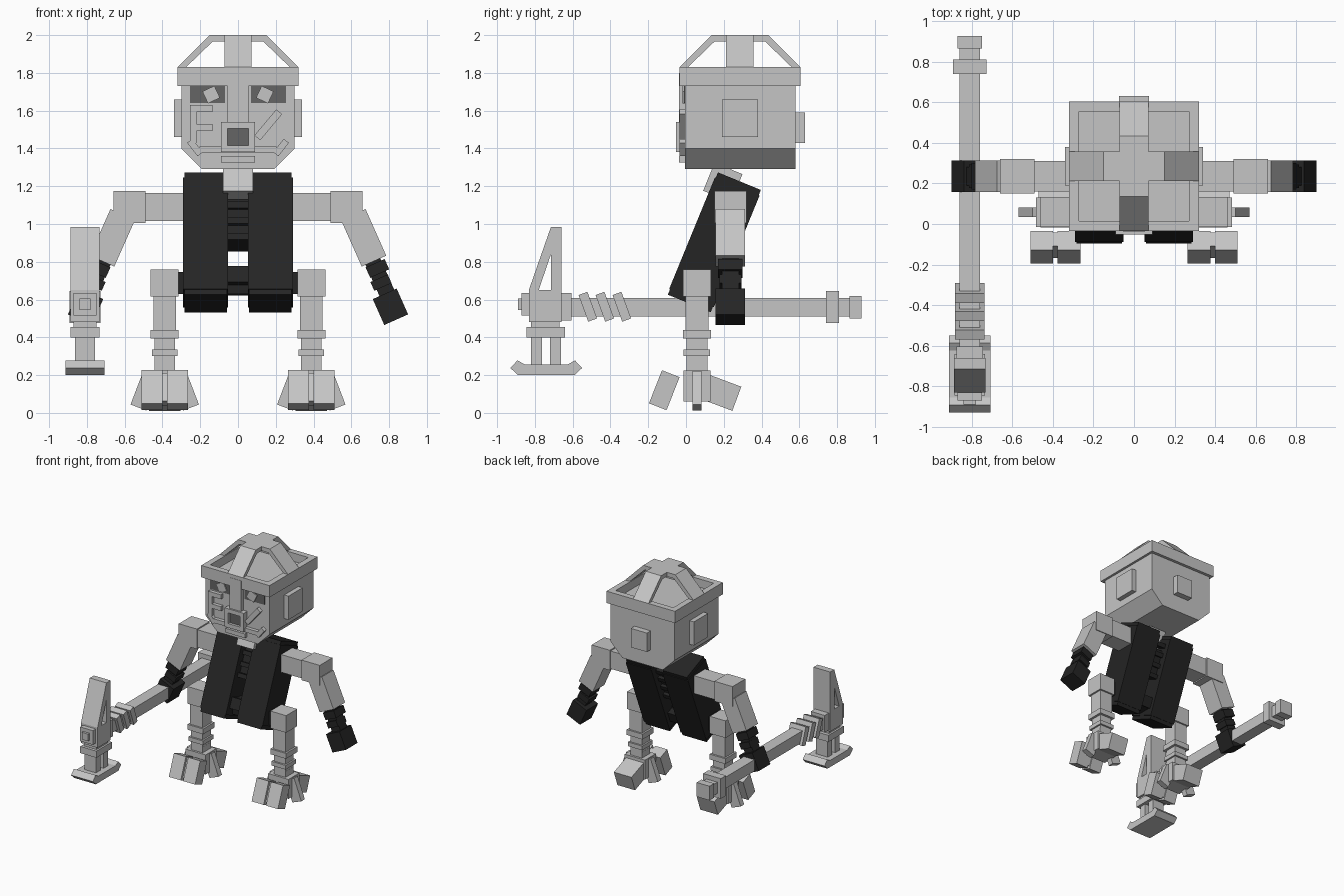
import bpy, bmesh, math
from mathutils import Matrix, Vector

if "Cube" in bpy.data.objects:
    bpy.data.objects.remove(bpy.data.objects["Cube"])


def material(name, v):
    m = bpy.data.materials.new(name)
    m.use_nodes = True
    m.diffuse_color = (v, v, v, 1)
    m.node_tree.nodes["Principled BSDF"].inputs["Base Color"].default_value = (v, v, v, 1)
    return m


GREY = material("light_grey", 0.56)
DARK = material("dark_grey", 0.13)
BLACK = material("black", 0.018)


def finish(name, bm, mat):
    bmesh.ops.recalc_face_normals(bm, faces=bm.faces)
    me = bpy.data.meshes.new(name)
    bm.to_mesh(me)
    bm.free()
    me.materials.append(mat)
    ob = bpy.data.objects.new(name, me)
    bpy.context.collection.objects.link(ob)
    return ob


def block(name, c, size, mat=GREY, axis="X", deg=0):
    """Box by centre and size, turned about one axis."""
    bm = bmesh.new()
    m = (Matrix.Translation(c) @ Matrix.Rotation(math.radians(deg), 4, axis)
         @ Matrix.Diagonal((*size, 1)))
    bmesh.ops.create_cube(bm, size=1, matrix=m)
    return finish(name, bm, mat)


def span(name, x, y, z, mat=GREY):
    """Box by its extents on each axis."""
    r = (x, y, z)
    return block(name, [(a + b) / 2 for a, b in r], [abs(b - a) for a, b in r], mat)


def prism(name, pts, along, lo, hi, mat=GREY):
    """Profile (u, z) extruded along x or y."""
    bm = bmesh.new()
    put = (lambda u, z, t: (t, u, z)) if along == "x" else (lambda u, z, t: (u, t, z))
    f = bm.faces.new([bm.verts.new(put(u, z, lo)) for u, z in pts])
    ext = bmesh.ops.extrude_face_region(bm, geom=[f])
    d = Vector(put(0, 0, hi - lo))
    bmesh.ops.translate(bm, vec=d, verts=[v for v in ext["geom"] if isinstance(v, bmesh.types.BMVert)])
    return finish(name, bm, mat)


# Head with a chamfered jaw
HY = 0.285
prism("head", [(-0.30, 1.40), (-0.19, 1.29), (0.19, 1.29), (0.30, 1.40), (0.30, 1.76), (-0.30, 1.76)],
      "y", -0.005, 0.58)
span("back_panel", (-0.075, 0.075), (0.57, 0.63), (1.43, 1.59))

# Helmet rim and open crossing ribs
for s in (-1, 1):
    span("helmet_rim_side", (s * 0.27, s * 0.32), (HY - 0.32, HY + 0.32), (1.73, 1.83))
    span("helmet_rim_end", (-0.27, 0.27), (HY + s * 0.27, HY + s * 0.32), (1.73, 1.83))
    span("ear", (s * 0.29, s * 0.34), (0.19, 0.38), (1.46, 1.66))
rib = [(-0.32, 1.83), (-0.15, 2.0), (0.15, 2.0), (0.32, 1.83), (0.275, 1.83), (0.135, 1.965),
       (-0.135, 1.965), (-0.275, 1.83)]
prism("helmet_rib_across", rib, "y", HY - 0.073, HY + 0.073)
prism("helmet_rib_lengthwise", [(u + HY, z) for u, z in rib], "x", -0.072, 0.072)

# Face relief
F = (-0.035, 0.0)
span("nose_bridge", (-0.055, 0.055), (-0.037, 0), (1.53, 1.80))
for s in (-1, 1):
    span("eye_socket", (s * 0.07, s * 0.255), (-0.010, 0), (1.64, 1.73), DARK)
    block("eye", (s * 0.142, -0.012, 1.685), (0.07, 0.012, 0.07), GREY, "Y", s * 25)
    span("nose_frame_side", (s * 0.055, s * 0.09), (-0.052, 0), (1.38, 1.54))
    block("jaw_ridge", (s * 0.228, -0.018, 1.405), (0.035, 0.034, 0.09), GREY, "Y", s * 38)
for z in ((1.38, 1.415), (1.505, 1.54)):
    span("nose_frame_bar", (-0.055, 0.055), (-0.052, 0), z)
span("nose", (-0.055, 0.055), (-0.03, 0), (1.415, 1.505), DARK)
span("jaw_bar", (-0.205, 0.205), F, (1.375, 1.41))
span("chin_bar", (-0.09, 0.09), (-0.037, 0), (1.325, 1.36))
span("cheek_post", (-0.255, -0.22), F, (1.43, 1.63))
for z in (1.61, 1.51):
    span("cheek_bar", (-0.22, -0.135), F, (z - 0.017, z + 0.02))
block("cheek_scar", (0.16, -0.018, 1.525), (0.04, 0.034, 0.18), GREY, "Y", 40)

# Neck
block("neck", (0, 0.195, 1.22), (0.16, 0.16, 0.16), GREY, "X", -22)

# Leaning torso slabs, joined by rungs
TILT = -22.3
T = Matrix.Translation((0, 0.15, 0.903)) @ Matrix.Rotation(math.radians(TILT), 4, "X")


def torso(name, c, size):
    block(name, T @ Vector(c), size, BLACK, "X", TILT)


for s in (-1, 1):
    torso("torso_slab", (s * 0.172, 0, 0), (0.225, 0.245, 0.70))
    torso("torso_slab_band", (s * 0.172, 0, 0), (0.24, 0.255, 0.64))
torso("spine_block", (0, 0.0, 0.12), (0.11, 0.12, 0.20))
for z in (0.0, 0.09, 0.18, 0.26):
    torso("spine_rung", (0, 0.0, z), (0.12, 0.17, 0.035))
torso("lower_rung", (0, 0.0, -0.22), (0.12, 0.19, 0.09))
span("pelvis_bar", (-0.32, 0.32), (0.0, 0.115), (0.63, 0.745), BLACK)

# Arms and legs, mirrored
AY = 0.235
LX = 0.388
for s in (-1, 1):
    side = "left_" if s > 0 else "right_"
    span(side + "shoulder", (s * 0.28, s * 0.50), (AY - 0.075, AY + 0.075), (1.015, 1.165))
    span(side + "elbow", (s * 0.49, s * 0.66), (AY - 0.085, AY + 0.085), (1.005, 1.175))

    def arm(name, x, z, size, mat=BLACK):
        block(side + name, (s * x, AY, z), size, mat, "Y", -24 * s)

    arm("forearm", 0.665, 0.927, (0.142, 0.155, 0.27), GREY)
    arm("wrist", 0.748, 0.725, (0.085, 0.09, 0.24))
    arm("cuff", 0.738, 0.765, (0.11, 0.13, 0.06))
    arm("wrist_band", 0.757, 0.690, (0.10, 0.115, 0.05))
    arm("hand", 0.807, 0.562, (0.138, 0.155, 0.15))

    # Leg stack: width, depth, bottom, top
    x = s * LX
    for name, w, d, z0, z1 in (("hip", 0.148, 0.148, 0.615, 0.76), ("thigh", 0.118, 0.12, 0.42, 0.62),
                               ("knee_ring", 0.148, 0.15, 0.395, 0.44), ("shin", 0.108, 0.11, 0.21, 0.40),
                               ("ankle_ring", 0.135, 0.14, 0.30, 0.335), ("foot_core", 0.19, 0.145, 0.06, 0.225),
                               ("ankle", 0.11, 0.10, 0.22, 0.275)):
        span(side + name, (x - w / 2, x + w / 2), (0.058 - d / 2, 0.058 + d / 2), (z0, z1))
    for t in (-1, 1):
        block(side + "front_toe", (x + t * 0.067, -0.115, 0.12), (0.112, 0.10, 0.188), GREY, "X", -21.5)
        block(side + "side_toe", (x + t * 0.105, 0.058, 0.117), (0.09, 0.047, 0.19), GREY, "Y", -21 * t)
    block(side + "toe_web", (x, -0.105, 0.125), (0.03, 0.07, 0.16), GREY, "X", -21.5)
    block(side + "back_toe", (x, 0.18, 0.108), (0.165, 0.19, 0.136), GREY, "X", -20.5)

# Hammer shaft, collars and wound grip
HX = -0.81


def ham(name, w, y, z):
    span(name, (HX - w / 2, HX + w / 2), y, z)


ham("hammer_shaft", 0.10, (-0.68, 0.88), (0.51, 0.607))
ham("hammer_collar", 0.165, (0.74, 0.81), (0.475, 0.645))
ham("hammer_pommel", 0.12, (0.865, 0.928), (0.50, 0.62))
ham("hammer_socket", 0.13, (-0.67, -0.605), (0.49, 0.635))
for y in (-0.52, -0.43, -0.34):
    block("hammer_winding", (HX, y, 0.562), (0.145, 0.05, 0.15), GREY, "X", 20)

# Hammer head: slotted blade above, foot below
W = 0.078
prism("blade_body", [(-0.832, 0.48), (-0.66, 0.48), (-0.66, 0.65), (-0.832, 0.65)], "x", HX - W, HX + W)
prism("blade_slope", [(-0.832, 0.65), (-0.715, 0.985), (-0.715, 0.84), (-0.78, 0.65)], "x", HX - W, HX + W)
prism("blade_back", [(-0.715, 0.65), (-0.66, 0.65), (-0.66, 0.985), (-0.715, 0.985)], "x", HX - W, HX + W)
ham("hammer_boss", 0.12, (-0.87, -0.83), (0.515, 0.635))
ham("hammer_boss_cap", 0.06, (-0.89, -0.86), (0.545, 0.605))
ham("hammer_neck", 0.12, (-0.82, -0.67), (0.45, 0.485))
ham("hammer_yoke", 0.152, (-0.845, -0.64), (0.40, 0.456))
for y in (-0.82, -0.72):
    ham("hammer_post", 0.108, (y, y + 0.058), (0.25, 0.405))
prism("hammer_foot", [(-0.89, 0.20), (-0.59, 0.20), (-0.55, 0.238), (-0.588, 0.278), (-0.625, 0.257),
                      (-0.855, 0.257), (-0.892, 0.278), (-0.93, 0.238)], "x", HX - 0.102, HX + 0.102)
